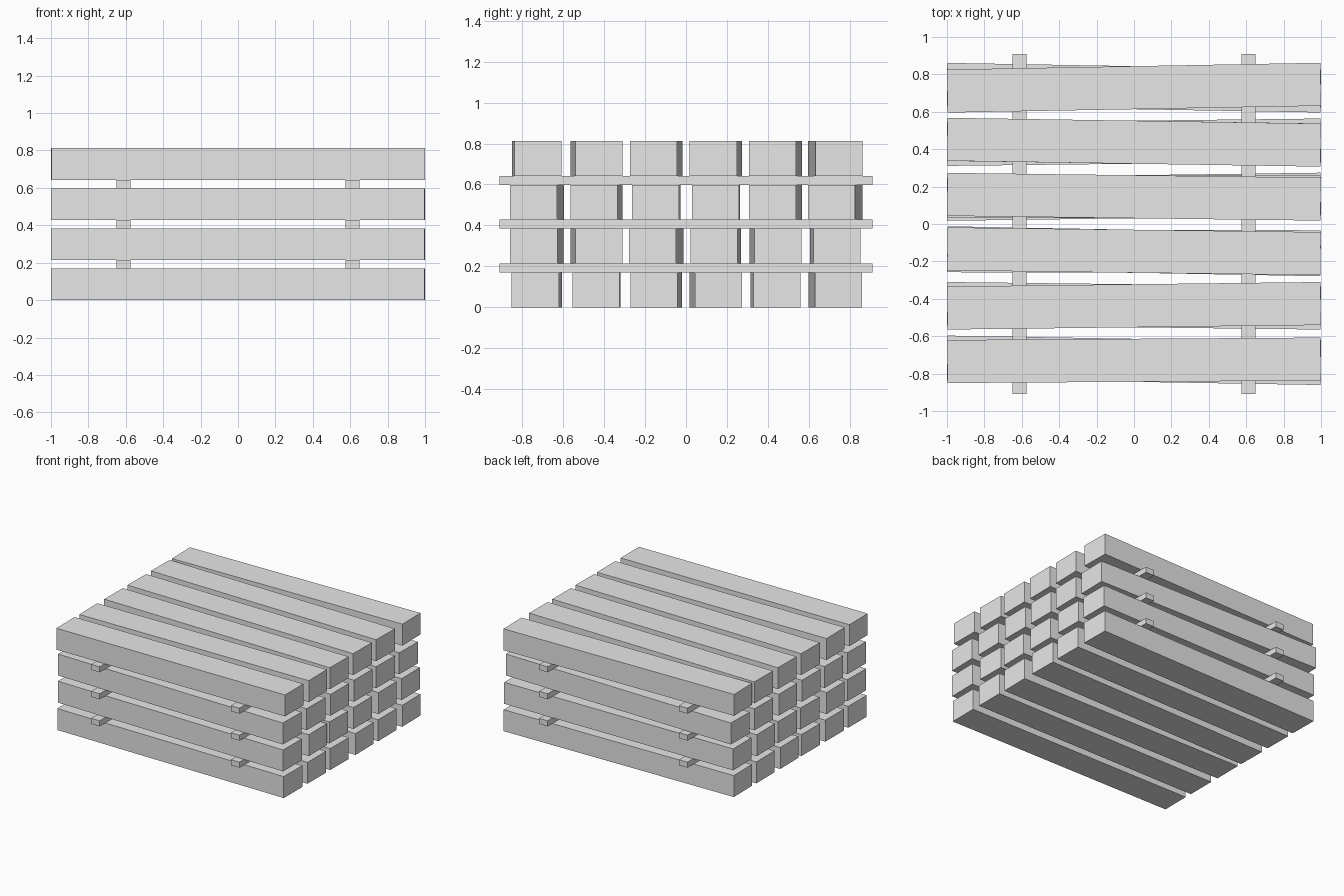
import bpy
import math

cube = bpy.data.objects.get("Cube")
if cube:
    bpy.data.objects.remove(cube, do_unlink=True)

# Single plain grey
grey = bpy.data.materials.new("plain grey")
grey.use_nodes = True
colour = (0.8, 0.8, 0.8, 1)
grey.diffuse_color = colour
grey.node_tree.nodes["Principled BSDF"].inputs["Base Color"].default_value = colour


def box(name, size, centre, yaw=0):
    bpy.ops.mesh.primitive_cube_add(size=1, location=centre, rotation=(0, 0, yaw))
    ob = bpy.context.object
    ob.name = name
    ob.scale = size
    ob.data.materials.append(grey)


BEAM = (1.996, 0.23, 0.17)
SPACER = (0.075, 1.82, 0.044)
STEP = BEAM[2] + SPACER[2]
PITCH = 0.2915

# Sideways drift of each beam over its length, in hundredths, bottom layer first
drift = [
    (-1.5, -0.5, -2, 2.7, 1.3, 3.1),
    (-3, 2.4, -3.7, -1.8, 2.3, 1.7),
    (-3.4, -2.4, -0.6, -0.5, -3, -3.5),
    (1.3, 2.4, -2.5, -2.5, -3.1, 3.6),
]

for layer, row in enumerate(drift):
    base = layer * STEP
    # Slightly crooked beams
    for i, d in enumerate(row):
        yaw = math.asin(d / 100 / BEAM[0])
        box(f"beam_{layer + 1}_{i + 1}", BEAM,
            (0, (i - 2.5) * PITCH, base + BEAM[2] / 2), yaw)
    # Spacer slats between layers
    if layer < len(drift) - 1:
        for side, label in ((-1, "right"), (1, "left")):
            box(f"spacer_{label}_{layer + 1}", SPACER,
                (side * 0.613, 0, base + BEAM[2] + SPACER[2] / 2))
